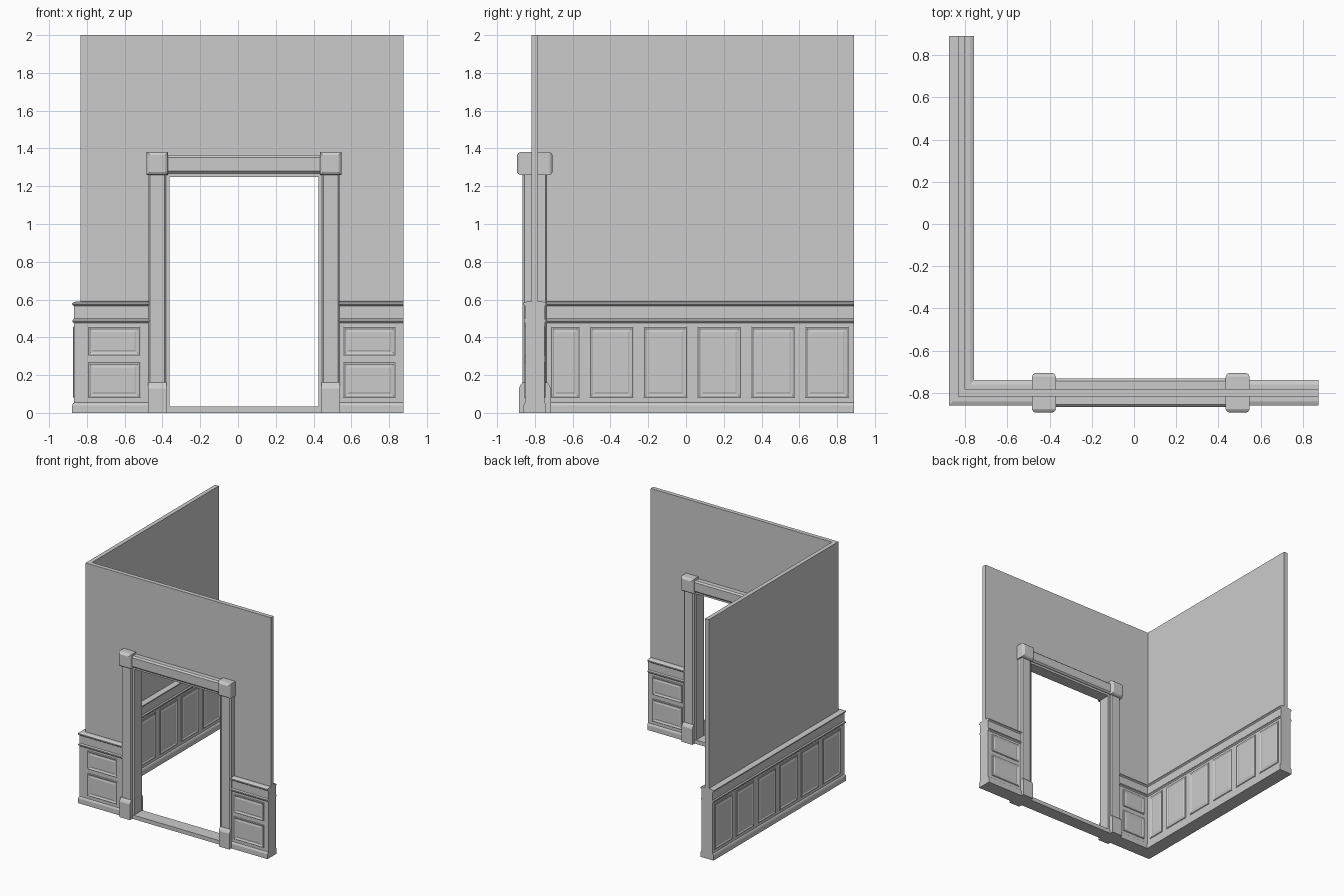
import bpy, bmesh
from mathutils import Vector

if "Cube" in bpy.data.objects:
    bpy.data.objects.remove(bpy.data.objects["Cube"])

FY, LX = -0.80, -0.8175      # centre lines of the door wall and the side wall
HALF = 0.0175                # half wall thickness
DOOR = 0.032                 # door centre in x


def loft(name, rings):
    """Closed solid through a list of equal-length vertex rings."""
    bm = bmesh.new()
    rows = [[bm.verts.new(p) for p in ring] for ring in rings]
    n = len(rows[0])
    for a, b in zip(rows, rows[1:]):
        for i in range(n):
            j = (i + 1) % n
            bm.faces.new((a[i], a[j], b[j], b[i]))
    bm.faces.new(rows[0])
    bm.faces.new(rows[-1])
    bmesh.ops.recalc_face_normals(bm, faces=bm.faces)
    mesh = bpy.data.meshes.new(name)
    bm.to_mesh(mesh)
    bm.free()
    ob = bpy.data.objects.new(name, mesh)
    bpy.context.collection.objects.link(ob)
    return ob


def box(name, x0, x1, y0, y1, z0, z1):
    return loft(name, [[(x0, y0, z), (x1, y0, z), (x1, y1, z), (x0, y1, z)] for z in (z0, z1)])


# Plaster walls: door wall with an opening, and the side wall
outline = [(-0.835, 0), (-0.40, 0), (-0.40, 1.29), (0.46, 1.29), (0.46, 0), (0.875, 0), (0.875, 2), (-0.835, 2)]
loft("door_wall", [[(x, y, z) for x, z in outline] for y in (FY - HALF, FY + HALF)])
box("side_wall", LX - HALF, LX + HALF, FY + HALF, 0.89, 0, 2)

# Wainscot: a two-sided moulding profile swept along the walls
half = [(0.06, 0), (0.06, 0.04), (0.056, 0.05), (0.05, 0.055), (0.05, 0.475), (0.058, 0.483),
        (0.058, 0.492), (0.05, 0.50), (0.05, 0.565), (0.06, 0.573), (0.06, 0.582), (0.04, 0.59)]
profile = half + [(-d, z) for d, z in reversed(half)]


def wainscot(name, path):
    loft(name, [[(x + mx * d, y + my * d, z) for d, z in profile] for x, y, mx, my in path])


wainscot("wainscot_corner", [(-0.45, FY, 0, 1), (LX, FY, 1, 1), (LX, 0.89, 1, 0)])
wainscot("wainscot_right", [(0.51, FY, 0, 1), (0.875, FY, 0, 1)])


# Panels: moulded frame and raised field, as (inset, height) steps
STEPS = [(0, -0.003), (0, 0.004), (0.004, 0.006), (0.010, 0.005), (0.016, 0.001),
         (0.022, 0.001), (0.030, 0.004)]


def panel(name, a0, a1, z0, z1, face, along_x):
    side = 1 if face > (FY if along_x else LX) else -1
    rings = []
    for s, h in STEPS:
        f = face + side * h
        corners = [(a0 + s, z0 + s), (a1 - s, z0 + s), (a1 - s, z1 - s), (a0 + s, z1 - s)]
        rings.append([(a, f, z) if along_x else (f, a, z) for a, z in corners])
    loft(name, rings)


for label, side in (("outer", -1), ("inner", 1)):
    for i in range(6):
        y0 = -0.795 + 0.285 * i
        start = -0.715 if side > 0 and i == 0 else y0
        panel(f"side_panel_{label}_{i}", start, y0 + 0.232, 0.08, 0.457, LX + side * 0.05, False)
    for x0, x1 in ((-0.795 if side < 0 else -0.733, -0.517), (0.557, 0.835)):
        for z0, z1 in ((0.08, 0.27), (0.303, 0.457)):
            panel(f"door_wall_panel_{label}", x0, x1, z0, z1, FY + side * 0.05, True)


# Door casing: a bevelled section used for the posts and the header
def section(w, d, c=0.009):
    return [(-w, -d + c), (-w + c, -d), (w - c, -d), (w, -d + c),
            (w, d - c), (w - c, d), (-w + c, d), (-w, d - c)]


for label, s in (("left", -1), ("right", 1)):
    cx = DOOR + s * 0.459
    # Plinth block with a sloped top
    loft(f"plinth_{label}", [[(cx + x, FY + y, z) for x, y in
         ((-0.049, -d), (0.049, -d), (0.049, d), (-0.049, d))]
         for z, d in ((0, 0.085), (0.13, 0.085), (0.145, 0.078), (0.16, 0.067))])
    loft(f"casing_post_{label}", [[(cx + x, FY + y, z) for x, y in section(0.047, 0.065)]
                                  for z in (0.155, 1.265)])
    # Corner block with chamfered front and back faces
    loft(f"corner_block_{label}", [[(cx + x * (0.057 - c), FY + y, 1.32 + z * (0.061 - c))
         for x, z in ((-1, -1), (1, -1), (1, 1), (-1, 1))]
         for y, c in ((-0.094, 0.016), (-0.088, 0.006), (-0.077, 0), (0.077, 0), (0.088, 0.006), (0.094, 0.016))])
    # Jamb lining
    xs = sorted((DOOR + s * 0.395, DOOR + s * 0.432))
    box(f"jamb_{label}", xs[0], xs[1], FY - 0.05, FY + 0.05, 0, 1.27)

loft("casing_header", [[(x, FY + d, 1.316 + w) for w, d in section(0.048, 0.068, 0.012)]
                       for x in (DOOR - 0.43, DOOR + 0.43)])
box("head_jamb", DOOR - 0.43, DOOR + 0.43, FY - 0.05, FY + 0.05, 1.25, 1.285)
box("threshold", DOOR - 0.42, DOOR + 0.42, FY - 0.055, FY + 0.055, 0, 0.033)
